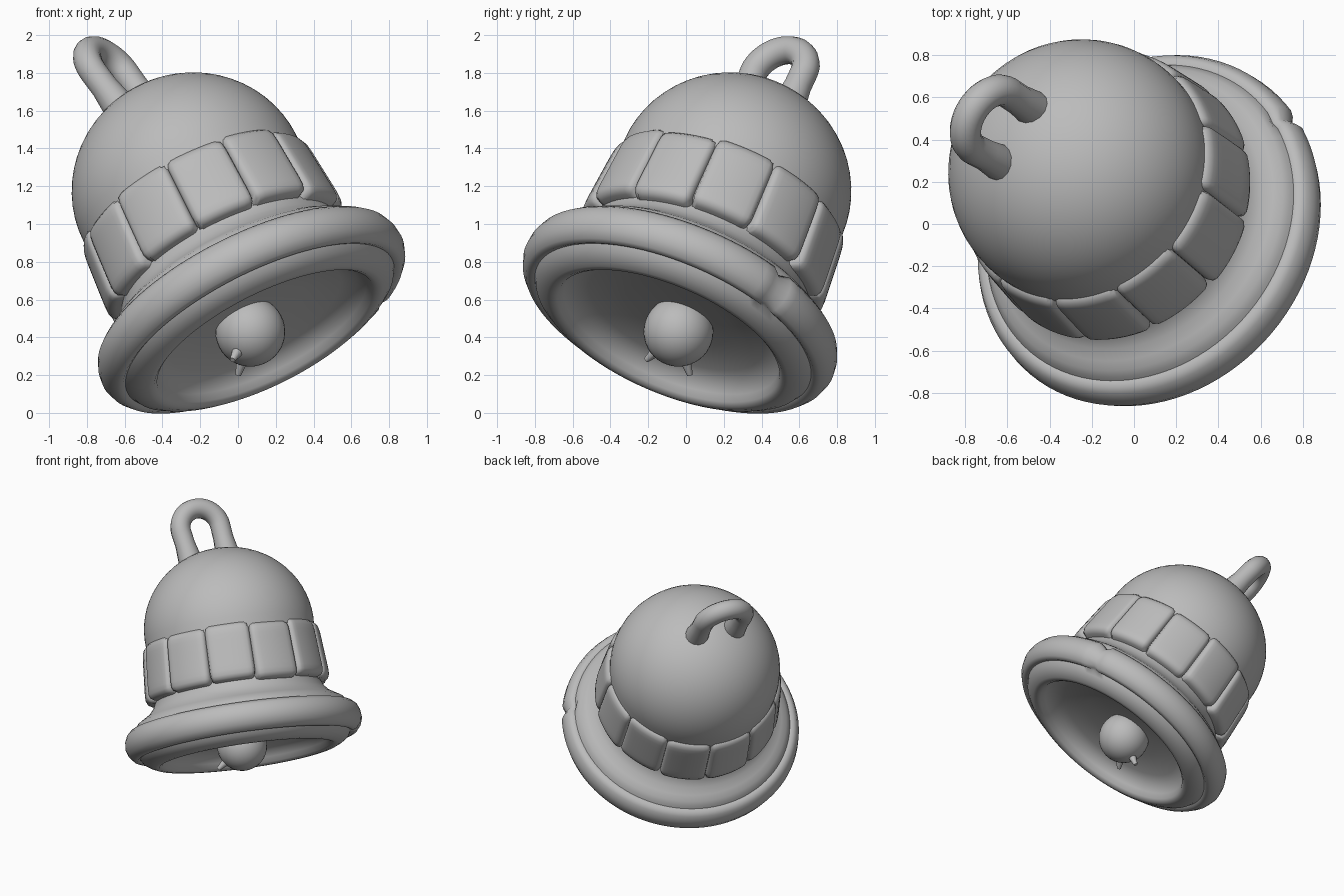
import bpy, bmesh, math
from mathutils import Vector, Matrix

if "Cube" in bpy.data.objects:
    bpy.data.objects.remove(bpy.data.objects["Cube"])

# One plain grey for the whole bell
grey = bpy.data.materials.new("plain_grey")
grey.diffuse_color = (0.5, 0.5, 0.5, 1)
grey.use_nodes = True
grey.node_tree.nodes["Principled BSDF"].inputs["Base Color"].default_value = grey.diffuse_color

# Tilted bell frame: axis N through the rim centre C
C = Vector((0.07, -0.03, 0.55))
N = Vector((-0.42, 0.36, 0.827)).normalized()
E1 = Vector((-0.17, -0.60, 0.20))
E1 = (E1 - N * E1.dot(N)).normalized()
E2 = N.cross(E1)


def at(r, angle, t):
    """Point at radius r, angle and height t along the tilted axis."""
    return C + N * t + (E1 * math.cos(angle) + E2 * math.sin(angle)) * r


def finish(bm, name, angle=60):
    bmesh.ops.remove_doubles(bm, verts=bm.verts, dist=0.0005)
    bmesh.ops.recalc_face_normals(bm, faces=bm.faces)
    mesh = bpy.data.meshes.new(name)
    bm.to_mesh(mesh)
    bm.free()
    ob = bpy.data.objects.new(name, mesh)
    bpy.context.collection.objects.link(ob)
    smooth(ob, angle)
    return ob


def smooth(ob, angle=60):
    ob.data.materials.clear()
    ob.data.materials.append(grey)
    bpy.ops.object.select_all(action='DESELECT')
    ob.select_set(True)
    bpy.context.view_layer.objects.active = ob
    bpy.ops.object.shade_smooth_by_angle(angle=math.radians(angle))


def skin(bm, rows, closed):
    """Quads between equal rows of points."""
    rows = [[bm.verts.new(p) for p in row] for row in rows]
    for a, b in zip(rows, rows[1:] + rows[:1] if closed else rows[1:]):
        for j in range(len(a) - 1):
            bm.faces.new((a[j], a[j + 1], b[j + 1], b[j]))


# Bell body: dome, waist, flare, rolled rim, lower lip and shallow inside
DOME_T, DOME_R, DOME_H = 0.77, 0.63, 0.605
profile = [(DOME_R * math.sin(a), DOME_T + DOME_H * math.cos(a))
           for a in [math.pi / 2 * i / 16 for i in range(17)]]
profile += [(0.625, 0.65), (0.61, 0.5), (0.605, 0.36), (0.615, 0.30), (0.64, 0.245),
            (0.68, 0.20), (0.73, 0.17), (0.77, 0.145), (0.792, 0.118), (0.803, 0.098),
            (0.83, 0.102), (0.86, 0.075), (0.879, 0.03), (0.884, -0.02), (0.867, -0.07),
            (0.835, -0.108), (0.805, -0.118), (0.785, -0.108), (0.765, -0.14),
            (0.725, -0.168), (0.685, -0.186), (0.655, -0.188), (0.63, -0.172),
            (0.61, -0.135), (0.575, -0.09), (0.5, -0.055), (0.3, -0.03), (0, -0.015)]
seam = Vector((0.65, 0.50, 0.11))
seam_angle = math.atan2(seam.dot(E2), seam.dot(E1))
SEG = 96
rows = []
for i in range(SEG):
    row = []
    for r, t in profile:
        if i == 0 and r > 0.795:          # split across the rolled rim
            r, t = 0.755 + (r - 0.755) * 0.75, t * 0.8
        row.append(at(r, seam_angle + math.tau * i / SEG, t))
    rows.append(row)
bm = bmesh.new()
skin(bm, rows, True)
finish(bm, "bell_body")

# Band of pillow-shaped blocks around the waist
BLOCKS, K = 12, 14
LOW, HIGH = 0.285, 0.72
for n in range(BLOCKS):
    bm = bmesh.new()
    rows = []
    wobble = 0.01 * math.sin(n * 2.3)
    for i in range(K + 1):
        a = math.sin(math.pi * (i / K - 0.5))
        row = []
        for j in range(K + 1):
            b = math.sin(math.pi * (j / K - 0.5))
            lift = max(0.0, 1 - abs(a) ** 14 - abs(b) ** 10) ** 0.4
            t = (LOW + HIGH) / 2 + wobble + b * (HIGH - LOW) / 2
            r = 0.595 + lift * (0.08 - 0.018 * b)
            row.append(at(r, math.tau * (n + 0.5 + a * 0.51) / BLOCKS, t))
        rows.append(row)
    skin(bm, rows, False)
    finish(bm, "band_block")

# Hanging loop: an arch whose two legs sink into the dome
H = Vector((-0.555, 0.325, 0.765)).normalized()
U = Vector((0.52, 0.84, 0.0))
U = (U - H * U.dot(H)).normalized()
top = Vector((-0.68, 0.49, 1.80))
path = [(0.15, -0.30), (0.15, -0.2), (0.153, -0.1)]
path += [(0.157 * math.cos(a), 0.157 * math.sin(a))
         for a in [math.pi * i / 20 for i in range(21)]]
path += [(-u, h) for u, h in path[2::-1]]
curve = bpy.data.curves.new("hanging_loop", 'CURVE')
curve.dimensions = '3D'
curve.bevel_depth = 0.075
curve.bevel_resolution = 5
spline = curve.splines.new('POLY')
spline.points.add(len(path) - 1)
for point, (u, h) in zip(spline.points, path):
    point.co = (*(top + U * u + H * h), 1)
    point.radius = 1.15 if h < -0.15 else 1.0
loop = bpy.data.objects.new("hanging_loop", curve)
bpy.context.collection.objects.link(loop)
bpy.ops.object.select_all(action='DESELECT')
bpy.context.view_layer.objects.active = loop
loop.select_set(True)
bpy.ops.object.convert(target='MESH')
smooth(bpy.context.object)

# Clapper ball half sunk into the inside
ball = Vector((0.065, -0.04, 0.43))
bm = bmesh.new()
bmesh.ops.create_uvsphere(bm, u_segments=32, v_segments=20, radius=0.185,
                          matrix=Matrix.Translation(ball))
finish(bm, "clapper_ball")

# Two little spurs under the clapper
for tip in (Vector((-0.03, -0.21, 0.28)), Vector((0.0, 0.02, 0.20))):
    base = ball + (tip - ball) * 0.6
    d = tip - base
    m = Matrix.Translation((base + tip) / 2) @ d.to_track_quat('Z', 'Y').to_matrix().to_4x4()
    bm = bmesh.new()
    bmesh.ops.create_cone(bm, cap_ends=True, segments=12, radius1=0.035, radius2=0.015,
                          depth=d.length, matrix=m)
    finish(bm, "clapper_spur", 40)
